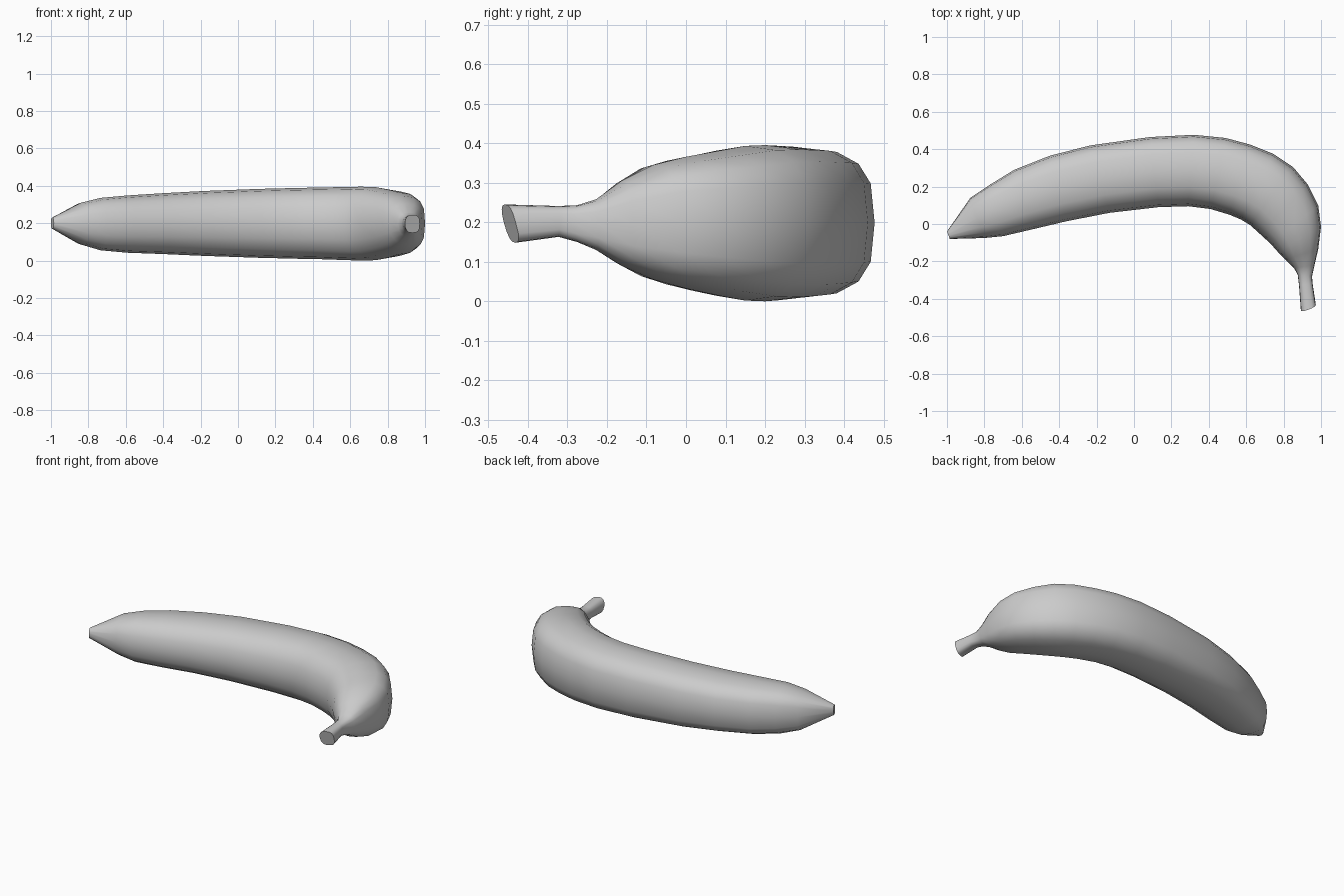
import bpy, bmesh, math

if "Cube" in bpy.data.objects:
    bpy.data.objects.remove(bpy.data.objects["Cube"])

# Cross-sections along the fruit: outer x, outer y, inner x, inner y, z low, z high
RINGS = [
    (-1.0, -.04, -.985, -.08, .17, .23),
    (-.875, .14, -.80, -.075, .085, .31),
    (-.77, .21, -.70, -.065, .055, .335),
    (-.64, .29, -.55, -.03, .042, .348),
    (-.45, .365, -.36, .015, .035, .36),
    (-.235, .42, -.13, .06, .025, .372),
    (.085, .465, .13, .09, .015, .383),
    (.32, .477, .29, .095, .01, .388),
    (.49, .46, .41, .08, .007, .391),
    (.62, .425, .51, .05, .003, .393),
    (.745, .375, .57, .025, 0, .395),
    (.85, .305, .62, -.005, .002, .393),
    (.93, .21, .67, -.05, .015, .38),
    (.985, .10, .73, -.105, .033, .365),
    (1.0, -.015, .77, -.15, .055, .345),
    (.985, -.135, .81, -.19, .09, .305),
    (.965, -.22, .855, -.235, .13, .258),
    (.952, -.28, .875, -.27, .15, .243),
    (.955, -.32, .882, -.325, .163, .241),
    (.972, -.43, .892, -.46, .148, .245),
]
SIDES = 16


def power(v, n):
    return math.copysign(abs(v) ** (2 / n), v)


def make_ring(bm, ox, oy, ix, iy, lo, hi, tilt):
    """Rounded-square section, flatter on the outside of the bend."""
    verts = []
    for k in range(SIDES):
        a = 2 * math.pi * k / SIDES
        n = 2.3 + 0.35 * (1 + math.cos(a))
        u, w = power(math.cos(a), n), power(math.sin(a), n)
        f = (u + 1) / 2
        verts.append(bm.verts.new((ix + (ox - ix) * f,
                                   iy + (oy - iy) * f - tilt * w,
                                   (lo + hi) / 2 + w * (hi - lo) / 2)))
    return verts


# Skin lofted through the sections, capped at blossom tip and stem
bm = bmesh.new()
loops = [make_ring(bm, *r, 0.013 if i == len(RINGS) - 1 else 0)
         for i, r in enumerate(RINGS)]
for a, b in zip(loops, loops[1:]):
    for k in range(SIDES):
        j = (k + 1) % SIDES
        bm.faces.new((a[k], a[j], b[j], b[k]))
bm.faces.new(loops[0])
bm.faces.new(loops[-1])
bmesh.ops.recalc_face_normals(bm, faces=bm.faces)

mesh = bpy.data.meshes.new("banana")
bm.to_mesh(mesh)
bm.free()
banana = bpy.data.objects.new("banana", mesh)
bpy.context.collection.objects.link(banana)

# Smooth skin with crisp cut ends
bpy.context.view_layer.objects.active = banana
banana.select_set(True)
bpy.ops.object.shade_smooth_by_angle(angle=math.radians(50))
